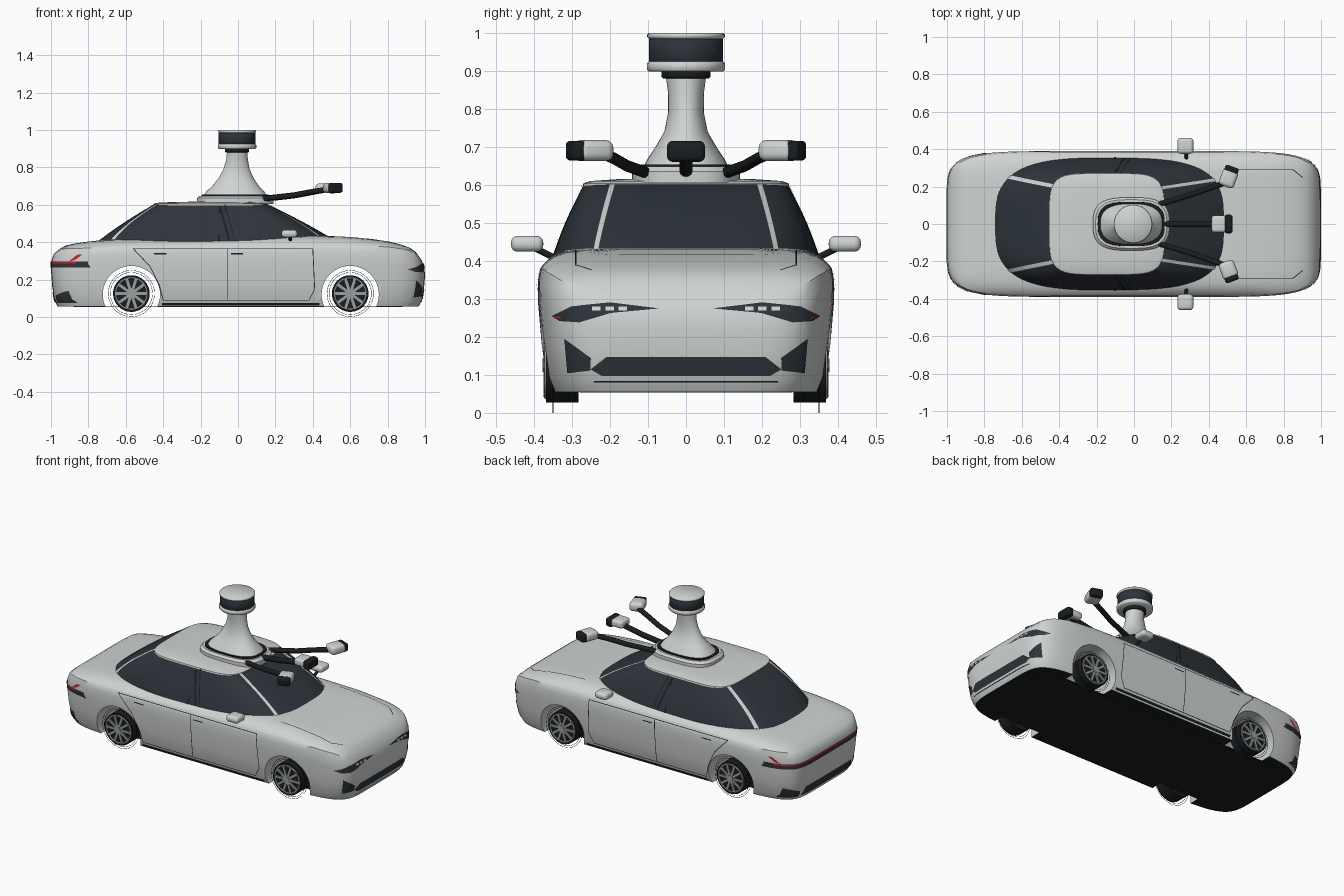
import bpy, bmesh, math
from mathutils import Vector, Matrix
from mathutils.bvhtree import BVHTree

if "Cube" in bpy.data.objects:
    bpy.data.objects.remove(bpy.data.objects["Cube"])


def material(name, *rgb):
    m = bpy.data.materials.new(name)
    m.use_nodes = True
    m.diffuse_color = (*rgb, 1)
    m.node_tree.nodes["Principled BSDF"].inputs["Base Color"].default_value = (*rgb, 1)
    return m


PAINT = material("light_grey_paint", .62, .66, .65)
GLASS = material("dark_glass", .026, .034, .043)
BLACK = material("black_trim", .01, .013, .015)
SILVER = material("rim_silver", .32, .35, .35)
RED = material("red_lamp", .6, .015, .02)


def make(name, bm, mats, angle=35):
    mesh = bpy.data.meshes.new(name)
    bm.to_mesh(mesh)
    bm.free()
    for m in mats:
        mesh.materials.append(m)
    ob = bpy.data.objects.new(name, mesh)
    bpy.context.collection.objects.link(ob)
    smooth(ob, angle)
    return ob


def activate(ob):
    bpy.ops.object.select_all(action='DESELECT')
    ob.select_set(True)
    bpy.context.view_layer.objects.active = ob


def smooth(ob, angle=35):
    activate(ob)
    bpy.ops.object.shade_smooth_by_angle(angle=math.radians(angle))


def lerp(a, b, t):
    return a + (b - a) * t


def table(points, x):
    for (xa, a), (xb, b) in zip(points, points[1:]):
        if x <= xb:
            return lerp(a, b, max(0, (x - xa) / (xb - xa)))
    return points[-1][1]


def ring(cx, length, width, n, nl=48, ns=24):
    """Rounded rectangle outline, evenly sampled along each side."""
    top = [(1 - 2 * i / nl, 1) for i in range(nl)]
    left = [(-1, 1 - 2 * i / ns) for i in range(ns)]
    pts = top + left + [(-s, -t) for s, t in top + left]
    out = []
    for s, t in pts:
        r = (abs(s) ** n + abs(t) ** n) ** (-1 / n)
        out.append((cx + length * s * r, width * t * r))
    return out


def loft(rings):
    bm = bmesh.new()
    loops = [[bm.verts.new(p) for p in r] for r in rings]
    bottom = bm.faces.new(loops[0])
    bm.faces.new(loops[-1])
    for a, b in zip(loops, loops[1:]):
        for i in range(len(a)):
            j = (i + 1) % len(a)
            bm.faces.new((a[i], a[j], b[j], b[i]))
    bottom.material_index = 1
    bmesh.ops.recalc_face_normals(bm, faces=bm.faces)
    return bm


def stack(levels):
    """Loft of flat rings: (z, centre x, half length, half width, squareness)."""
    return loft([[(x, y, z) for x, y in ring(c, l, w, n, 16, 16)] for z, c, l, w, n in levels])


def box(name, size, loc, mat, bevel=0, rot=0):
    bm = bmesh.new()
    m = Matrix.Translation(loc) @ Matrix.Rotation(rot, 4, 'Z') @ Matrix.Diagonal((*size, 1))
    bmesh.ops.create_cube(bm, size=1, matrix=m)
    if bevel:
        bmesh.ops.bevel(bm, geom=bm.edges[:], offset=bevel, segments=4, profile=.5, affect='EDGES')
    return make(name, bm, [mat], 50)


def tube(name, points, radius, mat, cyclic=False):
    c = bpy.data.curves.new(name, 'CURVE')
    c.dimensions, c.bevel_depth, c.bevel_resolution = '3D', radius, 3
    c.use_fill_caps = True
    sp = c.splines.new('POLY')
    sp.points.add(len(points) - 1)
    sp.use_cyclic_u = cyclic
    for p, co in zip(sp.points, points):
        p.co = (*co, 1)
    c.materials.append(mat)
    ob = bpy.data.objects.new(name, c)
    bpy.context.collection.objects.link(ob)
    activate(ob)
    bpy.ops.object.convert(target='MESH')
    smooth(bpy.context.object, 60)


def decal(name, tree, outlines, axis, side, mat, gap=.003):
    """Thin plates cut from flat outlines and laid on a curved surface."""
    ray = Vector([-side if i == axis else 0 for i in range(3)])
    bm = bmesh.new()
    for outline in outlines:
        vs = []
        for p in outline:
            co = list(p)
            co.insert(axis, 2 * side)
            vs.append(bm.verts.new(co))
        bm.faces.new(vs)
    for k in {0, 1, 2} - {axis}:
        lo, hi = min(v.co[k] for v in bm.verts), max(v.co[k] for v in bm.verts)
        normal = [float(i == k) for i in range(3)]
        for i in range(1, int((hi - lo) / .02) + 1):
            at = [lo + .02 * i * n for n in (1, 1, 1)]
            bmesh.ops.bisect_plane(bm, geom=bm.verts[:] + bm.edges[:] + bm.faces[:],
                                   plane_co=at, plane_no=normal)
    bmesh.ops.triangulate(bm, faces=bm.faces[:])
    for v in bm.verts:
        hit, normal = tree.ray_cast(v.co, ray)[:2]
        if hit is None:
            hit, normal = tree.find_nearest(v.co)[:2]
        v.co = hit + normal * gap
    bm.normal_update()
    bmesh.ops.reverse_faces(bm, faces=[f for f in bm.faces if f.normal.dot(ray) > 0])
    return make(name, bm, [mat])


def line(points, w=.004):
    """Thin strip outlines following a polyline."""
    strips = []
    for a, b in zip(points, points[1:]):
        a, b = Vector(a), Vector(b)
        d = (b - a).normalized() * w / 2
        n = Vector((-d.y, d.x))
        strips.append([a - d + n, b + d + n, b + d - n, a - d - n])
    return strips


def both(outline):
    return [outline, [(-y, z) for y, z in outline]]


# Lower body: walls up to the shoulder, then a crowned top
FLOOR = .055
SHOULDER = [(-1, .33), (-.93, .365), (-.5, .375), (.5, .38), (.8, .375), (.9, .36), (.95, .34), (1, .28)]
CROWN = [(-1, .37), (-.93, .40), (-.7, .415), (.3, .436), (.6, .43), (.8, .41), (.93, .385), (1, .32)]
rings = []
for f, l, w in [(0, .965, .352), (.12, .982, .368), (.4, .994, .38), (.72, 1, .389),
                (.9, .997, .39), (1, .985, .384)]:
    rings.append([(x, y, lerp(FLOOR, table(SHOULDER, x), f)) for x, y in ring(0, l, w, 7)])
for s in (.97, .95, .92, .88, .82, .72, .55, .35, .1):
    g = 1 - (s / .985) ** 10
    rings.append([(x, y, lerp(table(SHOULDER, x), table(CROWN, x), g))
                  for x, y in ring(0, s, .39 * s, 7)])
bm = loft(rings)
body_tree = BVHTree.FromBMesh(bm)
body = make("car_body", bm, [PAINT, BLACK])

# Wheel arches cut straight through
AXLES, HUB = (-.57, .6), .125
for ax in AXLES:
    bm = bmesh.new()
    m = Matrix.Translation((ax, 0, HUB - .005)) @ Matrix.Rotation(math.pi / 2, 4, 'X')
    bmesh.ops.create_cone(bm, cap_ends=True, segments=48, radius1=.153, radius2=.153, depth=2, matrix=m)
    cutter = make("arch_cutter", bm, [PAINT])
    cutter.hide_render = True
    mod = body.modifiers.new("arch", 'BOOLEAN')
    mod.operation, mod.solver, mod.object = 'DIFFERENCE', 'EXACT', cutter
    activate(body)
    bpy.ops.object.modifier_apply(modifier=mod.name)
    bpy.data.objects.remove(cutter)
smooth(body)
box("floor_plate", (1.76, .56, .004), (0, 0, FLOOR), BLACK)

# Glass cabin and roof
rings = []
for i in range(9):
    h = i / 8
    bulge = .012 * math.sin(math.pi * h)
    rings.append([(x, y, lerp(.4, .602, h)) for x, y in
                  ring(lerp(-.11, -.145, h), lerp(.645, .305, h) + bulge,
                       lerp(.355, .268, h) + bulge / 2, lerp(3.2, 5, h))])
bm = loft(rings)
glass_tree = BVHTree.FromBMesh(bm)
make("cabin_glass", bm, [GLASS, GLASS])
make("roof_panel", stack([(.596, -.145, .309, .272, 5), (.604, -.145, .307, .27, 5), (.61, -.145, .29, .253, 5),
                          (.615, -.145, .2, .18, 4), (.617, -.145, .04, .04, 2)]), [PAINT, PAINT])
for s in (-1, 1):
    decal("front_pillar", glass_tree, line([(.13, .19 * s), (.43, .235 * s)], .016), 2, 1, PAINT)
    decal("rear_pillar", glass_tree, line([(-.42, .2 * s), (-.67, .25 * s)], .02), 2, 1, PAINT)
    decal("door_post", glass_tree, line([(-.1, .6), (-.05, .42)], .012)
          + line([(-.07, .6), (-.02, .42)], .005), 1, s, BLACK)

# Body side details
for s in (-1, 1):
    decal("door_seams", body_tree,
          line([(-.4, .09), (-.42, .17), (-.47, .27), (-.56, .365), (.4, .365), (.41, .15), (.38, .09), (-.4, .09)])
          + line([(-.055, .365), (-.055, .09)]), 1, s, BLACK, .001)
    decal("sill_strip", body_tree, line([(-.4, .07), (.43, .07)], .014), 1, s, BLACK)
    for hx in (-.415, -.005):
        decal("door_handle", body_tree, line([(hx - .03, .338), (hx + .03, .338)], .006), 1, s, BLACK)
    decal("rear_side_lamp", body_tree, [[(-.905, .295), (-.86, .332), (-.83, .335), (-.87, .305)]], 1, s, RED)
    decal("bonnet_seam", body_tree, line([(.5, .29 * s), (.85, .29 * s), (.9, .25 * s)]), 2, 1, BLACK, .001)
    box("mirror", (.085, .085, .042), (.275, .418 * s, .445), PAINT, .018)
    tube("mirror_stalk", [(.28, .35 * s, .41), (.28, .4 * s, .435)], .009, BLACK)

# Front details
decal("headlamps", body_tree, both([(.07, .274), (.2, .29), (.3, .28), (.35, .255), (.33, .242), (.28, .238),
                                    (.2, .262)]), 0, 1, GLASS)
decal("lamp_dots", body_tree, sum((both(line([(y, .273), (y + .012, .273)], .01)[0])
                                   for y in (.16, .195, .23)), []), 0, 1, PAINT, .005)
decal("marker_lamps", body_tree, both([(.31, .25), (.345, .256), (.34, .248)]), 0, 1, RED, .005)
decal("front_grille", body_tree, [[(-.25, .115), (-.21, .147), (.21, .147), (.25, .115), (.22, .097),
                                   (-.22, .097)]], 0, 1, GLASS)
decal("front_vents", body_tree, both([(.318, .195), (.25, .145), (.25, .112), (.31, .105)]), 0, 1, GLASS)
decal("front_lip", body_tree, line([(-.24, .083), (.24, .083)]), 0, 1, BLACK)

# Rear details
decal("rear_lamp_bar", body_tree, line([(-.36, .28), (.36, .28)], .032), 0, -1, GLASS)
decal("rear_lamp_line", body_tree, line([(-.36, .29), (.36, .29)], .01), 0, -1, RED, .005)
decal("rear_vents", body_tree, both([(.335, .14), (.26, .11), (.26, .075), (.335, .075)]), 0, -1, GLASS)
decal("rear_grille", body_tree, [[(-.25, .08), (-.22, .13), (.22, .13), (.25, .08)]], 0, -1, GLASS)

# Wheels: tyre, rim rings, spokes, hub and fine outer rings
for ax in AXLES:
    for s in (-1, 1):
        turn = Matrix.Rotation(math.pi / 2, 4, 'X')

        def disc(name, r, depth, y, mat):
            d = bmesh.new()
            m = Matrix.Translation((ax, y * s, HUB)) @ turn
            bmesh.ops.create_cone(d, cap_ends=True, segments=40, radius1=r, radius2=r, depth=depth, matrix=m)
            make(name, d, [mat])

        def circle(r, y):
            angles = [math.tau * i / 40 for i in range(40)]
            return [(ax + r * math.cos(a), y * s, HUB + r * math.sin(a)) for a in angles]

        disc("tyre", .098, .085, .326, BLACK)
        disc("hub_cap", .018, .016, .37, SILVER)
        tube("rim_ring", circle(.084, .368), .005, SILVER, True)
        for r in (.113, .124):
            tube("outer_ring", circle(r, .35), .001, BLACK, True)
        bm = bmesh.new()
        for i in range(10):
            m = (Matrix.Translation((ax, .371 * s, HUB)) @ Matrix.Rotation(math.tau * i / 10, 4, 'Y')
                 @ Matrix.Translation((.05, 0, 0)) @ Matrix.Diagonal((.07, .008, .015, 1)))
            bmesh.ops.create_cube(bm, size=1, matrix=m)
        make("wheel_spokes", bm, [SILVER])

# Sensor tower
make("tower_base", stack([(.605, -.015, .205, .142, 3), (.635, -.015, .205, .142, 3),
                          (.648, -.015, .19, .13, 3)]), [PAINT, PAINT])
make("tower_band", stack([(.64, -.015, .18, .12, 3), (.654, -.015, .178, .118, 3)]), [BLACK, BLACK])
make("tower_neck", stack([(.65, -.015, .168, .11, 2.6), (.67, -.015, .155, .1, 2.4), (.7, -.013, .125, .08, 2.2),
                          (.74, -.01, .095, .057, 2), (.79, -.008, .07, .047, 2), (.84, -.005, .058, .047, 2),
                          (.885, -.005, .054, .053, 2)]), [PAINT, PAINT])
for name, low, high, r, mat in [("head_collar", .88, .905, .065, BLACK), ("head_lower_ring", .898, .925, .103, PAINT),
                                ("head_window", .92, .988, .098, GLASS), ("head_cap", .984, 1, .102, PAINT)]:
    e = .005
    make(name, stack([(low, -.005, r - e, r - e, 2), (low + e, -.005, r, r, 2), (high - e, -.005, r, r, 2),
                      (high, -.005, r - e, r - e, 2)]), [mat, mat], 60)

# Camera arms
tube("centre_arm", [(.14, 0, .632), (.3, 0, .65), (.47, 0, .682)], .017, BLACK)
box("centre_camera", (.08, .09, .045), (.455, 0, .69), PAINT, .015)
box("centre_lens", (.045, .1, .055), (.505, 0, .688), BLACK, .015)
for s in (-1, 1):
    tube("side_arm", [(.12, .1 * s, .63), (.3, .155 * s, .65), (.4, .19 * s, .67), (.5, .225 * s, .685)], .015, BLACK)
    out = Vector((.35, .94 * s, 0))
    at = Vector((.505, .245 * s, .69))
    rot = math.atan2(out.y, out.x)
    box("side_camera", (.095, .085, .055), at, PAINT, .02, rot)
    box("side_lens", (.035, .075, .052), at + out * .048, BLACK, .012, rot)
